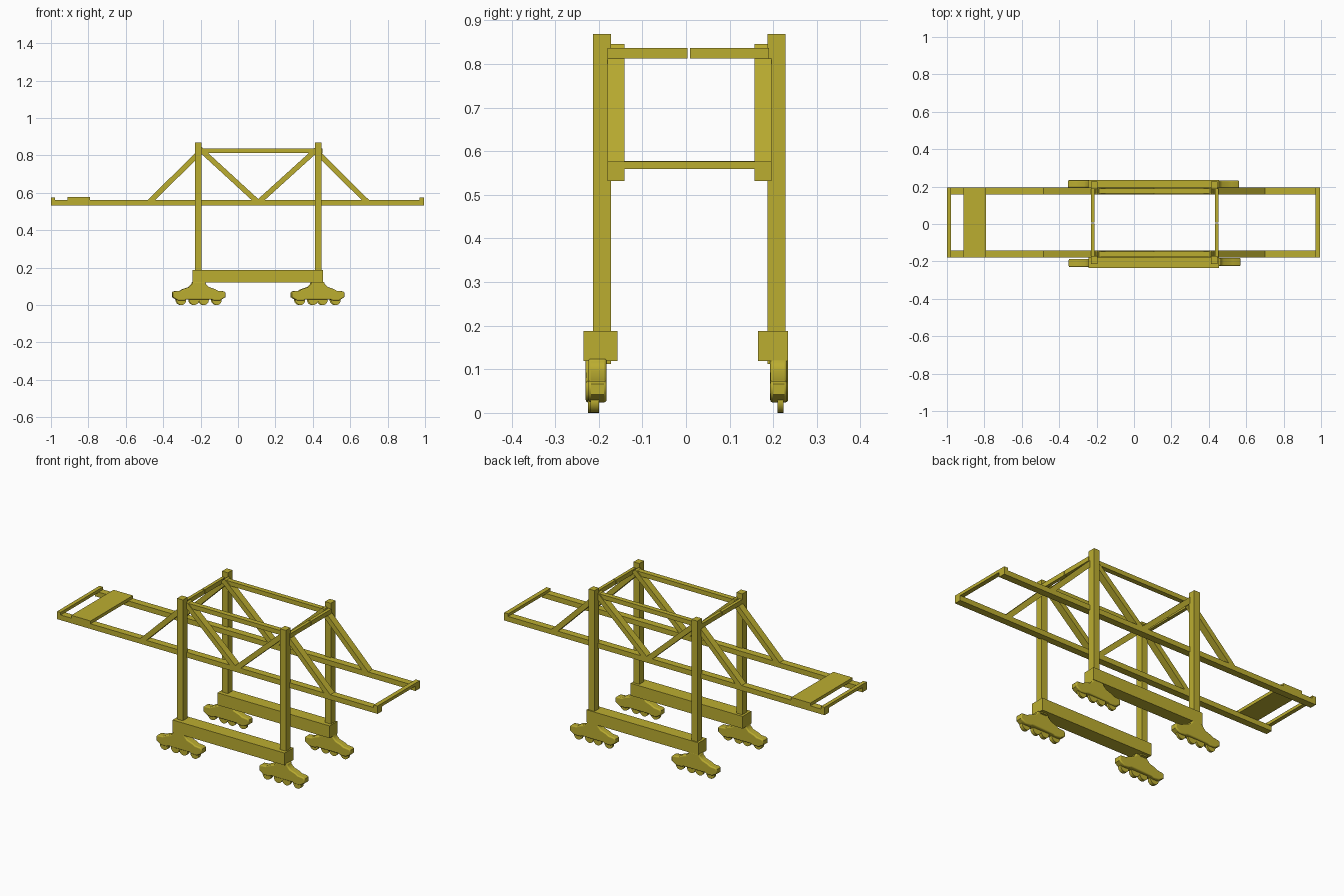
import bpy, bmesh, math
from mathutils import Vector

if "Cube" in bpy.data.objects:
    bpy.data.objects.remove(bpy.data.objects["Cube"])

mat = bpy.data.materials.new("yellow_paint")
mat.diffuse_color = (0.5, 0.42, 0.03, 1)
mat.use_nodes = True
mat.node_tree.nodes["Principled BSDF"].inputs["Base Color"].default_value = mat.diffuse_color


def make(name, bm):
    bmesh.ops.recalc_face_normals(bm, faces=bm.faces)
    me = bpy.data.meshes.new(name)
    bm.to_mesh(me)
    bm.free()
    me.materials.append(mat)
    ob = bpy.data.objects.new(name, me)
    bpy.context.collection.objects.link(ob)
    return ob


def prism(name, pts, y0, y1):
    """Extrude an x-z outline from y0 to y1."""
    bm = bmesh.new()
    face = bm.faces.new([bm.verts.new((x, y0, z)) for x, z in pts])
    ext = bmesh.ops.extrude_face_region(bm, geom=[face])["geom"]
    verts = [v for v in ext if isinstance(v, bmesh.types.BMVert)]
    bmesh.ops.translate(bm, verts=verts, vec=(0, y1 - y0, 0))
    return make(name, bm)


def box(name, x0, x1, y0, y1, z0, z1):
    return prism(name, [(x0, z0), (x1, z0), (x1, z1), (x0, z1)], y0, y1)


def strut(name, a, b, width, y0, y1):
    a, b = Vector(a), Vector(b)
    d = (b - a).normalized()
    n = Vector((-d.y, d.x)) * width / 2
    return prism(name, [a - n, b - n, b + n, a + n], y0, y1)


def smooth(ob):
    bpy.ops.object.select_all(action='DESELECT')
    ob.select_set(True)
    bpy.context.view_layer.objects.active = ob
    bpy.ops.object.shade_smooth_by_angle(angle=math.radians(40))


# Half outline of a wheel truck: neck, shoulder, end, underside
half = [(0.034, 0.124), (0.036, 0.112), (0.052, 0.096), (0.085, 0.085),
        (0.100, 0.076), (0.134, 0.073), (0.141, 0.066), (0.141, 0.042),
        (0.125, 0.032), (0.112, 0.024), (0.078, 0.024), (0.066, 0.030)]
truck_outline = half + [(-x, z) for x, z in reversed(half)]


def truck(name, cx, y0, y1, wy0, wy1):
    body = prism(name + "_truck", [(cx + x, z) for x, z in truck_outline], y0, y1)
    bev = body.modifiers.new("rounding", 'BEVEL')
    bev.width, bev.segments = 0.006, 3
    bev.limit_method, bev.angle_limit = 'ANGLE', math.radians(60)
    smooth(body)
    # Rail wheels under the truck
    for i, dx in enumerate((-0.095, -0.026, 0.026, 0.095)):
        ring = [(cx + dx + 0.026 * math.cos(t * math.tau / 20),
                 0.026 + 0.026 * math.sin(t * math.tau / 20)) for t in range(20)]
        smooth(prism(f"{name}_wheel_{i + 1}", ring, wy0, wy1))


# side: legs, girder, sill beam and trucks in y
sides = {
    "front": dict(leg=(-0.213, -0.172), girder=(-0.180, -0.141), rail=(-0.176, -0.147),
                  sill=(-0.235, -0.157)),
    "back": dict(leg=(0.187, 0.228), girder=(0.157, 0.196), rail=(0.163, 0.190),
                 sill=(0.165, 0.234)),
}
leg_x = {"left": -0.212, "right": 0.429}

for side, s in sides.items():
    for end, x in leg_x.items():
        box(f"{side}_{end}_leg", x - 0.018, x + 0.018, *s["leg"], 0.112, 0.868)
    box(side + "_boom_girder", -1, 0.995, *s["girder"], 0.532, 0.561)
    box(side + "_top_rail", -0.205, 0.425, *s["rail"], 0.812, 0.837)
    box(side + "_sill_beam", -0.243, 0.455, *s["sill"], 0.119, 0.188)
    # Truss diagonals
    for i, (a, b) in enumerate([((-0.475, 0.55), (-0.205, 0.815)),
                                ((-0.205, 0.835), (0.108, 0.548)),
                                ((0.108, 0.548), (0.425, 0.835)),
                                ((0.425, 0.815), (0.692, 0.55))]):
        strut(f"{side}_diagonal_{i + 1}", a, b, 0.028, *s["girder"])

# Wheel trucks
truck("front_left", -0.208, -0.230, -0.187, -0.225, -0.205)
truck("front_right", 0.428, -0.224, -0.182, -0.219, -0.199)
truck("back_left", -0.213, 0.195, 0.234, 0.210, 0.223)
truck("back_right", 0.421, 0.193, 0.232, 0.210, 0.223)

# Upper cross beams, each in two halves
for end, x in (("left", -0.221), ("right", 0.442)):
    box(end + "_cross_beam_front", x - 0.009, x + 0.009, -0.180, 0.004, 0.812, 0.837)
    box(end + "_cross_beam_back", x - 0.009, x + 0.009, 0.009, 0.190, 0.812, 0.837)

# Boom end ties and machinery deck
box("left_end_tie", -1, -0.978, -0.180, 0.196, 0.559, 0.576)
box("right_end_tie", 0.970, 0.995, -0.180, 0.196, 0.559, 0.576)
box("machinery_deck", -0.912, -0.792, -0.180, 0.196, 0.559, 0.577)
